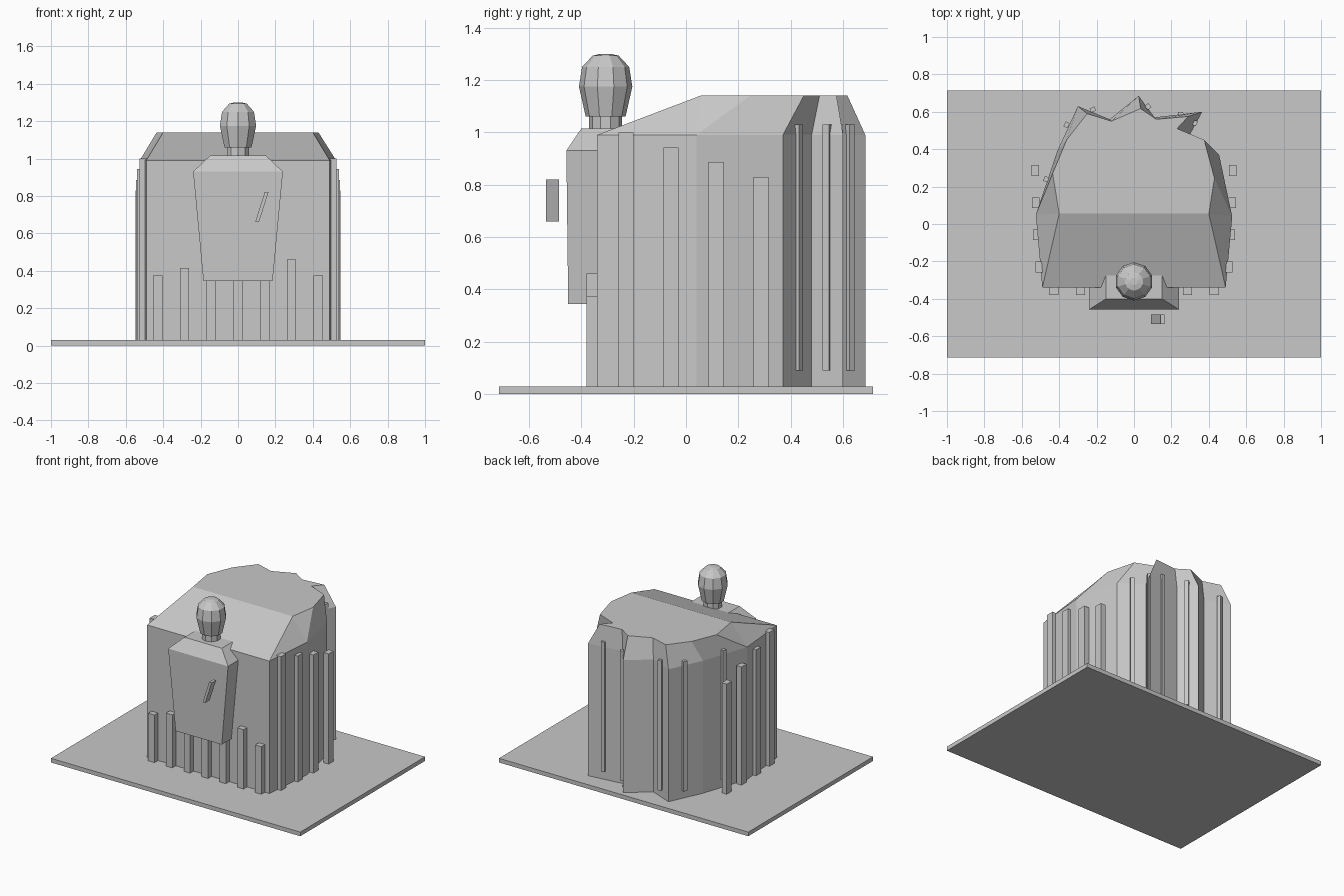
import bpy, bmesh, math
from mathutils import Matrix, Vector

cube = bpy.data.objects.get("Cube")
if cube:
    bpy.data.objects.remove(cube)

grey = bpy.data.materials.new("stone grey")
grey.use_nodes = True
grey.diffuse_color = (0.58, 0.58, 0.58, 1)
grey.node_tree.nodes["Principled BSDF"].inputs["Base Color"].default_value = grey.diffuse_color


def finish(name, bm):
    bmesh.ops.recalc_face_normals(bm, faces=bm.faces[:])
    mesh = bpy.data.meshes.new(name)
    bm.to_mesh(mesh)
    bm.free()
    mesh.materials.append(grey)
    obj = bpy.data.objects.new(name, mesh)
    bpy.context.collection.objects.link(obj)
    return obj


def ring(bm, points, z):
    return [bm.verts.new((x, y, z)) for x, y in points]


def bridge(bm, low, high):
    n = len(low)
    for i in range(n):
        j = (i + 1) % n
        bm.faces.new((low[i], low[j], high[j], high[i]))


def loft(name, sections):
    """Closed solid through outlines given as (points, z)."""
    bm = bmesh.new()
    rings = [ring(bm, pts, z) for pts, z in sections]
    for low, high in zip(rings, rings[1:]):
        bridge(bm, low, high)
    bm.faces.new(rings[0])
    bm.faces.new(rings[-1])
    return finish(name, bm)


def rect(x0, x1, y0, y1):
    return [(x0, y0), (x1, y0), (x1, y1), (x0, y1)]


def circle(r, y, sides=10):
    return [(r * math.cos(math.tau * (i + 0.5) / sides),
             y + r * math.sin(math.tau * (i + 0.5) / sides)) for i in range(sides)]


def post(name, x, y, w, d, z0, z1, turn=0):
    bm = bmesh.new()
    place = Matrix.Translation((x, y, (z0 + z1) / 2)) @ Matrix.Rotation(turn, 4, "Z")
    bmesh.ops.create_cube(bm, size=1, matrix=place @ Matrix.Diagonal((w, d, z1 - z0, 1)))
    return finish(name, bm)


# Ground plate
GROUND = 0.03
post("base_plate", 0, 0, 2, 1.43, 0, GROUND)

# Main rock: jagged footprint, vertical walls, sloping roof
eave = [(-.49, -.34), (.49, -.34), (.525, .04), (.455, .37), (.30, .48), (.365, .60),
        (.11, .57), (.025, .685), (-.13, .56), (-.30, .63), (-.41, .39), (-.525, .05)]
crest = [(.40, .055), (.43, .245), (.375, .45), (.23, .51), (.29, .575), (.12, .56),
         (.035, .617), (-.12, .55), (-.25, .59), (-.36, .45), (-.435, .27), (-.40, .055)]
bm = bmesh.new()
foot = ring(bm, eave, GROUND)
low = ring(bm, eave, 0.99)
top = ring(bm, crest, 1.14)
bridge(bm, foot, low)
bm.faces.new(foot)
bm.faces.new(top)
bm.faces.new((low[0], low[1], top[0], top[-1]))
bm.faces.new((low[1], low[2], top[0]))
bm.faces.new((low[2], top[1], top[0]))
for i in range(2, 11):
    bm.faces.new((low[i], low[i + 1], top[min(i, 10)], top[i - 1]))
bm.faces.new((low[-1], top[-1], top[-2]))
bm.faces.new((low[-1], low[0], top[-1]))
finish("rock_body", bm)

# Bust: torso with sloped shoulders, neck and faceted head
loft("torso", [(rect(-.185, .185, -.45, -.20), 0.345),
               (rect(-.24, .24, -.457, -.20), 0.93),
               (rect(-.15, .15, -.40, -.24), 1.015)])
HEAD_Y = -.307
loft("neck", [(circle(.063, HEAD_Y), 0.98), (circle(.063, HEAD_Y), 1.07)])
loft("head", [(circle(r, HEAD_Y), z) for r, z in
              ((.076, 1.06), (.102, 1.175), (.09, 1.25), (.05, 1.293), (.02, 1.30))])

# Slanted baton in front of the torso
loft("baton", [(rect(.092, .112, -.535, -.485), 0.66),
               (rect(.143, .163, -.535, -.485), 0.82)])

# Short columns along the front
front_tops = (.375, .415, .40, .36, .40, .46, .375)
for i, height in enumerate(front_tops):
    post(f"front_column_{i + 1}", (i - 3) * 0.143, -.36, .05, .04, GROUND, height)

# Columns stepping down along both sides
for side, label in ((1, "left"), (-1, "right")):
    for i, x in enumerate((.507, .52, .525, .527)):
        post(f"{label}_column_{i + 1}", side * x, -.23 + i * .172, .04, .057,
             GROUND, 1.0 - i * .057)

# Thin ribs on the back walls, turned to follow each wall
ribs = ((.375, .43, -.6), (.325, .54, 1.1), (.25, .587, .1), (.075, .628, -.9),
        (-.22, .612, .4), (-.36, .53, 1.1), (-.47, .24, 1.2))
for i, (x, y, turn) in enumerate(ribs):
    post(f"back_rib_{i + 1}", x, y, .028, .024, .09, 1.03, turn)
